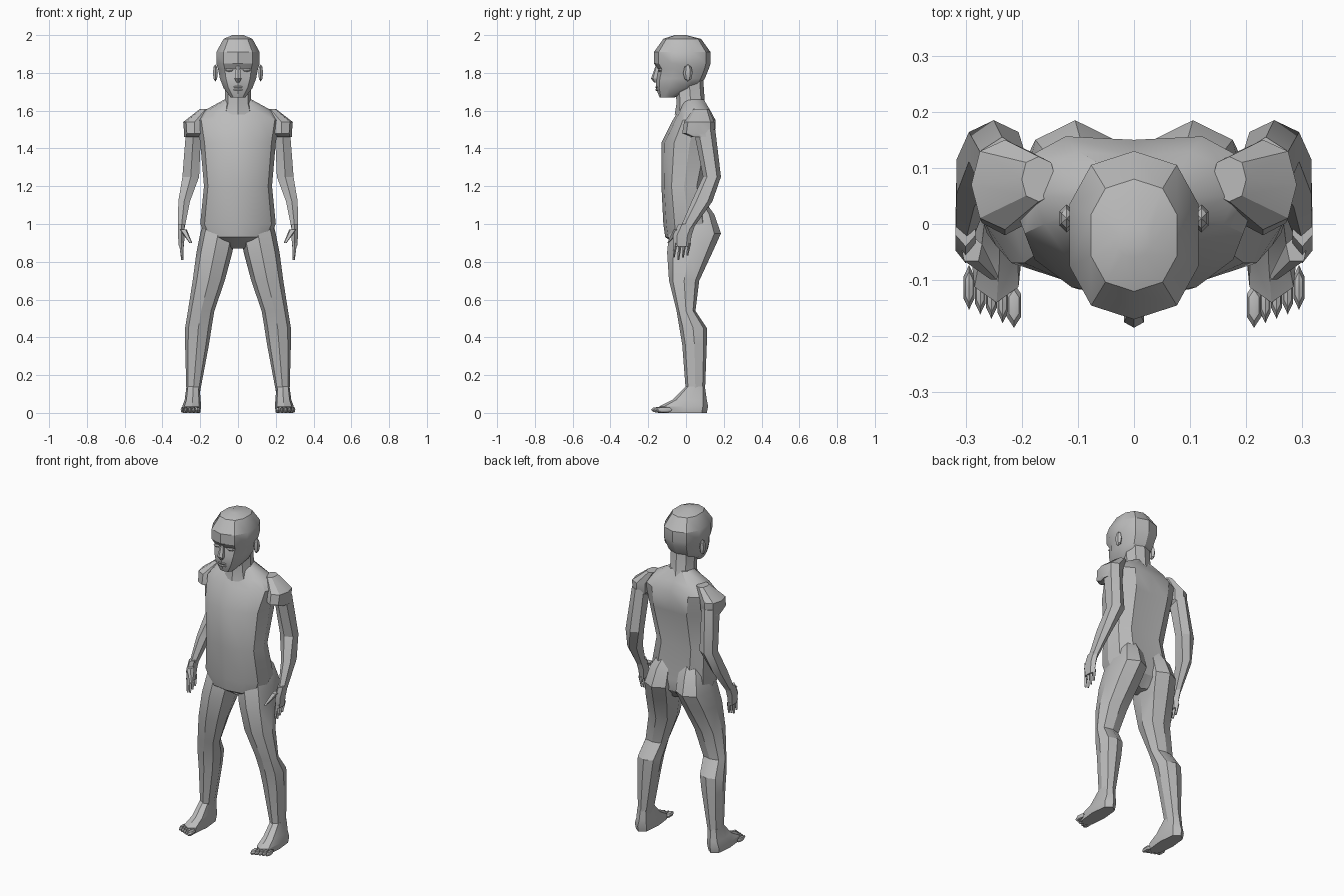
import bpy
import bmesh
import math
from mathutils import Matrix, Vector

# Remove the default cube only
cube = bpy.data.objects.get("Cube")
if cube:
    bpy.data.objects.remove(cube, do_unlink=True)

# Single flat colour
grey = bpy.data.materials.new("plain grey")
grey.use_nodes = True
shade = (0.5, 0.5, 0.5, 1)
grey.diffuse_color = shade
grey.node_tree.nodes["Principled BSDF"].inputs["Base Color"].default_value = shade


def finish(name, bm):
    """Turn a bmesh into a shaded object with the shared material."""
    bmesh.ops.recalc_face_normals(bm, faces=bm.faces)
    mesh = bpy.data.meshes.new(name)
    bm.to_mesh(mesh)
    bm.free()
    mesh.materials.append(grey)
    part = bpy.data.objects.new(name, mesh)
    bpy.context.collection.objects.link(part)
    bpy.ops.object.select_all(action="DESELECT")
    part.select_set(True)
    bpy.context.view_layer.objects.active = part
    bpy.ops.object.shade_smooth_by_angle(angle=math.radians(30))


def section(height, width, front, back, centre=0):
    """One horizontal slice; width is measured from the centre to a side."""
    return height, width, front, back, centre


def rounded(value, power):
    return math.copysign(abs(value) ** power, value)


def loft(name, sections, sides=8, mirror=1, power=0.85, groove=0):
    """Skin a stack of slices; groove pulls the rearmost point inward."""
    bm = bmesh.new()
    loops = []
    for height, width, front, back, centre in sections:
        loop = []
        for i in range(sides):
            angle = math.tau * i / sides
            across = rounded(math.sin(angle), power) * width
            along = rounded(math.cos(angle), power) * (back - front) / 2
            y = (front + back) / 2 + along
            if i == 0:
                y -= groove
            loop.append(bm.verts.new((mirror * (centre + across), y, height)))
        loops.append(loop)
    for lower, upper in zip(loops, loops[1:]):
        for i in range(sides):
            j = (i + 1) % sides
            bm.faces.new((lower[i], lower[j], upper[j], upper[i]))
    bm.faces.new(loops[0])
    bm.faces.new(loops[-1])
    finish(name, bm)


def blob(name, location, size, mirror=1):
    """Low-sided ellipsoid for small features; size holds its radii."""
    x, y, z = location
    bm = bmesh.new()
    place = Matrix.LocRotScale(Vector((mirror * x, y, z)), None, Vector(size))
    bmesh.ops.create_uvsphere(bm, u_segments=6, v_segments=4, radius=1, matrix=place)
    finish(name, bm)


# Torso with overhanging belly, spine groove and sloping shoulders
loft("torso", [
    section(height=0.87, width=0.05, front=-0.02, back=0.08),
    section(height=0.93, width=0.17, front=-0.11, back=0.14),
    section(height=1, width=0.2, front=-0.12, back=0.15),
    section(height=1.2, width=0.18, front=-0.13, back=0.11),
    section(height=1.43, width=0.2, front=-0.13, back=0.17),
    section(height=1.55, width=0.22, front=-0.07, back=0.17),
    section(height=1.6, width=0.18, front=-0.04, back=0.14),
    section(height=1.66, width=0.07, front=-0.01, back=0.1),
], sides=12, groove=0.02)

# Neck with a flared collar
loft("neck", [
    section(height=1.58, width=0.09, front=-0.06, back=0.12),
    section(height=1.64, width=0.07, front=-0.05, back=0.1),
    section(height=1.78, width=0.07, front=-0.06, back=0.09),
])

# Head from chin to crown, recessed at eye level
loft("head", [
    section(height=1.67, width=0.04, front=-0.14, back=-0.06),
    section(height=1.72, width=0.08, front=-0.16, back=0.06),
    section(height=1.77, width=0.1, front=-0.16, back=0.1),
    section(height=1.82, width=0.11, front=-0.15, back=0.12),
    section(height=1.85, width=0.12, front=-0.17, back=0.13),
    section(height=1.91, width=0.12, front=-0.17, back=0.13),
    section(height=1.98, width=0.08, front=-0.12, back=0.08),
    section(height=2, width=0.03, front=-0.06, back=0),
], sides=10)

# Face
loft("nose", [
    section(height=1.75, width=0.01, front=-0.17, back=-0.14),
    section(height=1.77, width=0.02, front=-0.185, back=-0.14),
    section(height=1.84, width=0.01, front=-0.16, back=-0.14),
], sides=6)
for name, height in (("upper_lip", 1.725), ("lower_lip", 1.71)):
    blob(name, location=(0, -0.15, height), size=(0.03, 0.013, 0.007))

for side, mirror in (("left", 1), ("right", -1)):
    blob(side + "_ear", (0.12, 0.01, 1.8), (0.015, 0.025, 0.045), mirror)
    blob(side + "_eye", (0.045, -0.135, 1.815), (0.025, 0.015, 0.01), mirror)

    # Shoulder cap overhanging the upper arm
    loft(side + "_shoulder", [
        section(height=1.46, width=0.045, front=0.03, back=0.14, centre=0.24),
        section(height=1.48, width=0.055, front=-0.02, back=0.15, centre=0.23),
        section(height=1.54, width=0.06, front=-0.01, back=0.15, centre=0.23),
        section(height=1.61, width=0.03, front=0.04, back=0.12, centre=0.17),
    ], mirror=mirror)

    # Arm, bent back at the elbow
    loft(side + "_arm", [
        section(height=0.98, width=0.02, front=-0.03, back=0.04, centre=0.3),
        section(height=1.12, width=0.035, front=0.03, back=0.14, centre=0.285),
        section(height=1.25, width=0.05, front=0.09, back=0.185, centre=0.25),
        section(height=1.5, width=0.045, front=0.04, back=0.155, centre=0.235),
    ], sides=6, mirror=mirror)

    # Hand with thumb and four fingers
    loft(side + "_palm", [
        section(height=0.88, width=0.015, front=-0.065, back=0.02, centre=0.3),
        section(height=0.94, width=0.02, front=-0.07, back=0.03, centre=0.3),
        section(height=1, width=0.02, front=-0.04, back=0.05, centre=0.3),
    ], sides=6, mirror=mirror)
    for i, finger in enumerate(("index", "middle", "ring", "little")):
        y = i * 0.024 - 0.06
        tip = 0.81 + abs(i - 1) * 0.012
        loft(f"{side}_{finger}_finger", [
            section(tip, width=0.006, front=y - 0.01, back=y, centre=0.295),
            section(0.9, width=0.012, front=y - 0.005, back=y + 0.015, centre=0.3),
        ], sides=4, mirror=mirror)
    loft(side + "_thumb", [
        section(height=0.9, width=0.008, front=-0.1, back=-0.09, centre=0.25),
        section(height=0.97, width=0.02, front=-0.07, back=-0.02, centre=0.29),
    ], sides=5, mirror=mirror)

    # Leg from ankle to buttock
    loft(side + "_leg", [
        section(height=0.1, width=0.035, front=0, back=0.1, centre=0.238),
        section(height=0.36, width=0.063, front=-0.02, back=0.11, centre=0.217),
        section(height=0.45, width=0.07, front=-0.035, back=0.11, centre=0.21),
        section(height=0.54, width=0.07, front=-0.05, back=0.05, centre=0.195),
        section(height=0.7, width=0.085, front=-0.09, back=0.07, centre=0.155),
        section(height=0.85, width=0.095, front=-0.1, back=0.14, centre=0.125),
        section(height=0.95, width=0.095, front=-0.09, back=0.185, centre=0.105),
        section(height=1.05, width=0.08, front=-0.06, back=0.15, centre=0.095),
        section(height=1.12, width=0.05, front=-0.02, back=0.1, centre=0.08),
    ], mirror=mirror)

    # Foot rising from the sole to the ankle, then five toes
    loft(side + "_foot", [
        section(height=0, width=0.045, front=-0.14, back=0.11, centre=0.245),
        section(height=0.035, width=0.05, front=-0.14, back=0.117, centre=0.245),
        section(height=0.07, width=0.042, front=-0.07, back=0.11, centre=0.24),
        section(height=0.14, width=0.035, front=0, back=0.1, centre=0.238),
    ], mirror=mirror, power=0.7)
    for i in range(5):
        radius = 0.011 if i else 0.015
        place = (0.214 + i * 0.02, i * 0.008 - 0.145, 0.016)
        blob(f"{side}_toe_{i + 1}", place, (radius, 0.04, 0.016), mirror)
